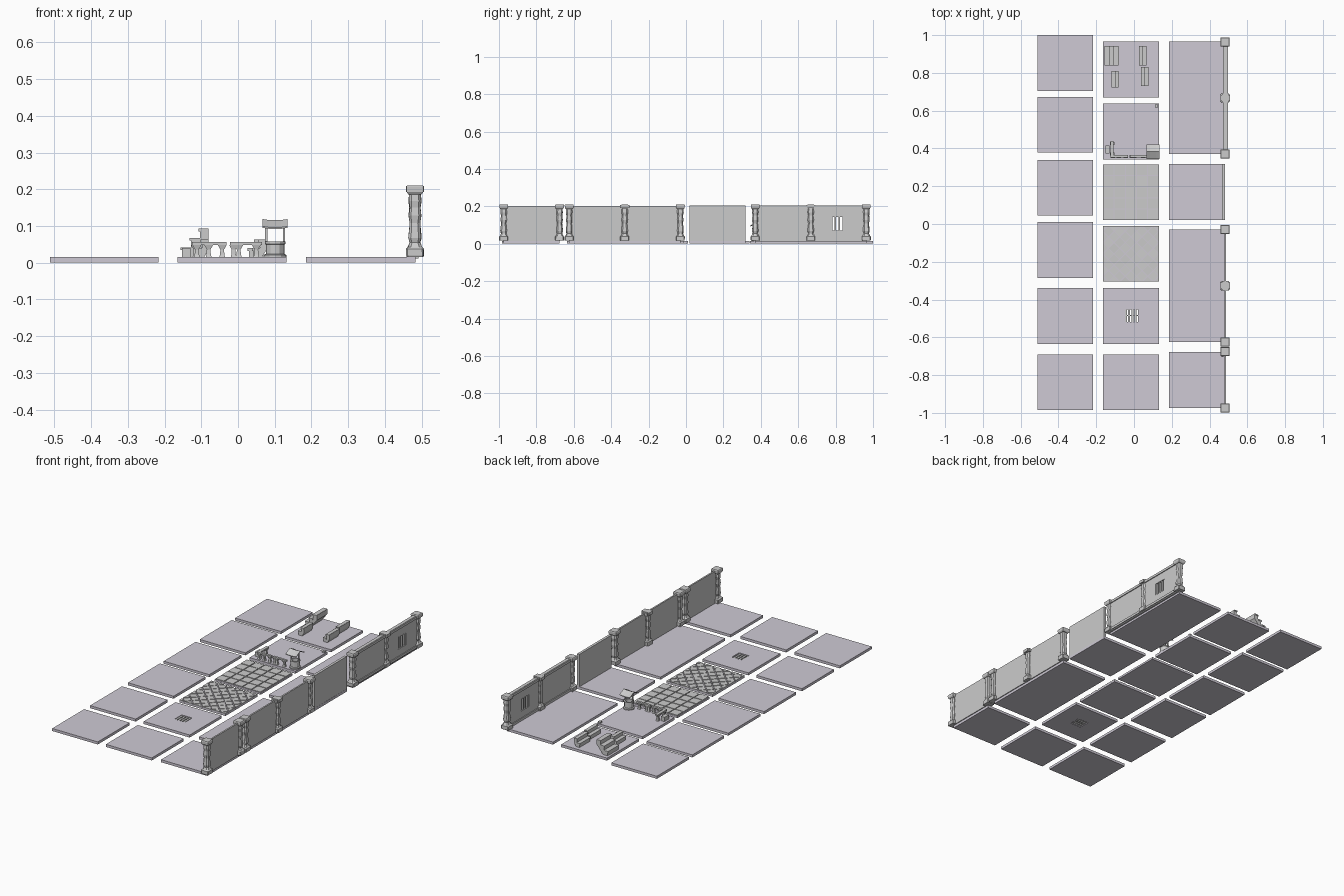
import bpy, bmesh, math, random
from mathutils import Vector, Matrix

if "Cube" in bpy.data.objects:
    bpy.data.objects.remove(bpy.data.objects["Cube"])

random.seed(4)
TOP = 0.015  # upper face of the floor slabs
lav = bpy.data.materials.new("lavender_stone")
lav.diffuse_color = (0.62, 0.59, 0.66, 1)
lav.use_nodes = True
lav.node_tree.nodes["Principled BSDF"].inputs["Base Color"].default_value = lav.diffuse_color


def finish(name, bm, mat=None):
    bmesh.ops.recalc_face_normals(bm, faces=bm.faces[:])
    me = bpy.data.meshes.new(name)
    bm.to_mesh(me)
    bm.free()
    ob = bpy.data.objects.new(name, me)
    bpy.context.collection.objects.link(ob)
    if mat:
        me.materials.append(mat)
    return ob


def add_box(bm, x0, x1, y0, y1, z0, z1):
    m = Matrix.Translation(((x0 + x1) / 2, (y0 + y1) / 2, (z0 + z1) / 2))
    bmesh.ops.create_cube(bm, size=1, matrix=m @ Matrix.Diagonal((x1 - x0, y1 - y0, z1 - z0, 1)))


def boxes(name, items, mat=None):
    bm = bmesh.new()
    for b in items:
        add_box(bm, *b)
    return finish(name, bm, mat)


def loft(bm, rings):
    vs = [[bm.verts.new(p) for p in r] for r in rings]
    n = len(vs[0])
    for a, b in zip(vs, vs[1:]):
        for i in range(n):
            bm.faces.new((a[i], a[(i + 1) % n], b[(i + 1) % n], b[i]))
    bm.faces.new(vs[0])
    bm.faces.new(vs[-1])


def cut(ob, box):
    c = boxes("opening_cutter", [box])
    c.hide_render = True
    mod = ob.modifiers.new("opening", 'BOOLEAN')
    mod.object, mod.operation, mod.solver = c, 'DIFFERENCE', 'EXACT'
    bpy.context.view_layer.objects.active = ob
    bpy.ops.object.modifier_apply(modifier=mod.name)
    bpy.data.objects.remove(c)


# plain floor slabs
S = 0.295
for y in (0.705, 0.378, 0.045, -0.285, -0.635, -0.985):
    boxes("left_slab", [(-0.512, -0.217, y, y + S, 0, TOP)], lav)
MX0, MX1 = -0.165, 0.132
for y in (0.67, 0.342, -0.985):
    boxes("middle_slab", [(MX0, MX1, y, y + S, 0, TOP)], lav)
for y0, y1 in ((0.37, 0.965), (0.02, 0.318), (-0.625, -0.03), (-0.975, -0.677)):
    boxes("wall_slab", [(0.185, 0.483, y0, y1, 0, TOP)], lav)

# floor slab with drain grate
drain = boxes("drain_slab", [(MX0, MX1, -0.635, -0.34, 0, TOP)], lav)
cut(drain, (-0.048, 0.02, -0.518, -0.452, -0.1, 0.1))
boxes("drain_grate", [(-0.048 + i * 0.017, -0.037 + i * 0.017, -0.518, -0.452, 0.004, 0.012)
                      for i in range(4)] + [(-0.048, 0.02, -0.488, -0.482, 0.003, 0.009)])


# paved slabs: separate stones clipped to the slab edge
def paving(name, y0, pitch, angle):
    y1, cx, cy = y0 + S, (MX0 + MX1) / 2, y0 + S / 2
    boxes(name + "_bed", [(MX0, MX1, y0, y1, 0, TOP - 0.004)], lav)
    bm = bmesh.new()
    rot = Matrix.Translation((cx, cy, TOP - 0.005)) @ Matrix.Rotation(angle, 4, 'Z')
    h = pitch / 2 - 0.0025
    for i in range(-6, 7):
        for j in range(-6, 7):
            q = [(-h, -h), (h, -h), (h, h), (-h, h)]
            bm.faces.new([bm.verts.new(rot @ Vector((i * pitch + a, j * pitch + b, 0))) for a, b in q])
    for co, no in (((MX0, 0, 0), (-1, 0, 0)), ((MX1, 0, 0), (1, 0, 0)),
                   ((0, y0, 0), (0, -1, 0)), ((0, y1, 0), (0, 1, 0))):
        bmesh.ops.bisect_plane(bm, geom=bm.verts[:] + bm.edges[:] + bm.faces[:],
                               plane_co=co, plane_no=no, clear_outer=True)
    r = bmesh.ops.extrude_face_region(bm, geom=bm.faces[:])
    for v in r["geom"]:
        if isinstance(v, bmesh.types.BMVert):
            v.co.z += 0.005 + random.uniform(-0.0008, 0.0008)
    finish(name + "_stones", bm)


paving("square_paving", 0.02, S / 5, 0)
paving("diamond_paving", -0.305, 0.042, math.pi / 4)

# stone walls
X0, X1 = 0.479, 0.488
wall = boxes("window_wall", [(0.475, 0.492, 0.37, 0.965, 0.012, 0.205)])
cut(wall, (0.4, 0.6, 0.772, 0.848, 0.072, 0.142))
boxes("wall_rails", [(x, x + 0.006, 0.37, 0.965, z, z + 0.014)
                     for x in (0.470, 0.491) for z in (0.018, 0.189)])
boxes("window_bars", [(0.478, 0.489, y, y + 0.009, 0.072, 0.142)
                      for y in (0.773, 0.794, 0.815, 0.838)])
boxes("plain_wall", [(0.467, 0.482, 0.02, 0.318, TOP, 0.205)])
boxes("long_wall", [(X0, X1, -0.625, -0.03, TOP, 0.203)])
boxes("short_wall", [(X0, X1, -0.975, -0.675, TOP, 0.203)])


# rough-hewn pillars with block base and cap
def pillar(y, notched=False):
    bm = bmesh.new()
    cx, rings = 0.482, []
    prof = [(0.0165, 0.021), (0.0235, 0.038), (0.019, 0.043), (0.014, 0.055), (0.0175, 0.068), (0.0155, 0.09),
            (0.0135, 0.108), (0.017, 0.128), (0.0145, 0.15), (0.0175, 0.168), (0.0155, 0.188)]
    for w, z in [(0.0225, 0.016), (0.0235, 0.021)] + prof[1:]:
        c = w * (0.85 if z < 0.04 else 0.6)
        ring = [(w, -c), (w, c), (c, w), (-c, w), (-w, c), (-w, -c), (-c, -w), (c, -w)]
        j = 0.001
        rings.append([(cx + a + random.uniform(-j, j), y + b + random.uniform(-j, j), z) for a, b in ring])
    loft(bm, rings)
    if notched:
        add_box(bm, cx - 0.025, cx + 0.025, y - 0.017, y + 0.017, 0.192, 0.209)
        add_box(bm, cx - 0.017, cx + 0.017, y - 0.025, y + 0.025, 0.190, 0.207)
    else:
        rs = [[(cx + a * w, y + b * w, z) for a, b in ((-1, -1), (1, -1), (1, 1), (-1, 1))]
              for w, z in ((0.018, 0.186), (0.023, 0.193), (0.0235, 0.207), (0.021, 0.211))]
        loft(bm, rs)
    finish("pillar", bm)


for y in (0.964, 0.37, -0.03, -0.625, -0.676, -0.975):
    pillar(y)
for y in (0.667, -0.328):
    pillar(y, True)


# stepped stone pieces on the back slab
def steps(x0, x1, y0, y1, n, top):
    bm = bmesh.new()
    run, rise = (x1 - x0) / n, (top - TOP) / n
    prof = []
    for i in range(n):
        prof += [(x0 + i * run, TOP + (i + (0 if i == 0 else 0.05)) * rise), (x0 + i * run, TOP + (i + 1) * rise)]
    prof += [(x1, top), (x1, top - rise * 1.1), (x0 + run * 1.3, TOP)]
    prof = [p for k, p in enumerate(prof) if k == 0 or p != prof[k - 1]]
    loft(bm, [[(x, y, z) for x, z in prof] for y in (y0, y1)])
    for i in range(n):  # overhanging treads
        add_box(bm, x0 + i * run - 0.004, x0 + (i + 1) * run - 0.001, y0 - 0.002, y1 + 0.002,
                TOP + (i + 0.75) * rise, TOP + (i + 1) * rise + 0.001)
    finish("steps", bm)


steps(-0.152, -0.08, 0.842, 0.94, 3, 0.092)
steps(-0.115, -0.08, 0.724, 0.808, 2, 0.062)
steps(0.03, 0.066, 0.842, 0.94, 2, 0.062)
steps(0.042, 0.078, 0.732, 0.828, 2, 0.062)


# stone benches: top plank on a waisted foot
def bench(x0, x1, y0, y1, feet, z=0.056):
    bm = bmesh.new()
    add_box(bm, x0, x1, y0, y1, z - 0.008, z)
    for fx, fy in feet:
        loft(bm, [[(fx + a * w, fy + b * min(w, 0.008), h) for a, b in ((-1, -1), (1, -1), (1, 1), (-1, 1))]
                  for w, h in ((0.008, TOP), (0.006, 0.022), (0.005, 0.036), (0.012, z - 0.008))])
    finish("bench", bm)


bench(-0.122, -0.032, 0.352, 0.365, [(-0.112, 0.358), (-0.08, 0.358), (-0.043, 0.358)])
bench(-0.022, 0.066, 0.352, 0.365, [(-0.012, 0.358), (0.002, 0.358), (0.05, 0.358)])
bench(-0.125, -0.108, 0.355, 0.44, [(-0.116, 0.37), (-0.116, 0.425)])
boxes("stool", [(-0.152, -0.13, 0.374, 0.416, TOP, 0.04)])
boxes("corner_post", [(0.112, 0.128, 0.616, 0.632, TOP, 0.024)])

# well: round shaft, two posts, sagging gable roof
WX, WY = 0.101, 0.383
bm = bmesh.new()
prof = [(0.031, TOP), (0.031, 0.021), (0.025, 0.024), (0.025, 0.05), (0.028, 0.051),
        (0.028, 0.058), (0.019, 0.058), (0.019, 0.03)]
loft(bm, [[(WX + r * math.cos(k * math.tau / 12), WY + r * math.sin(k * math.tau / 12), z)
           for k in range(12)] for r, z in prof])
finish("well_shaft", bm)
boxes("well_posts", [(WX + s * 0.024 - 0.003, WX + s * 0.024 + 0.003, WY - 0.003, WY + 0.003, 0.05, 0.108)
                     for s in (-1, 1)])
bm = bmesh.new()
sect = [(-0.038, 0.095), (0, 0.115), (0.038, 0.095), (0.038, 0.091), (0, 0.109), (-0.038, 0.091)]
loft(bm, [[(WX + x, WY + y, z + d) for y, z in sect]
          for x, d in ((-0.034, 0.004), (-0.015, 0.001), (0.015, 0.001), (0.034, 0.004))])
finish("well_roof", bm)
